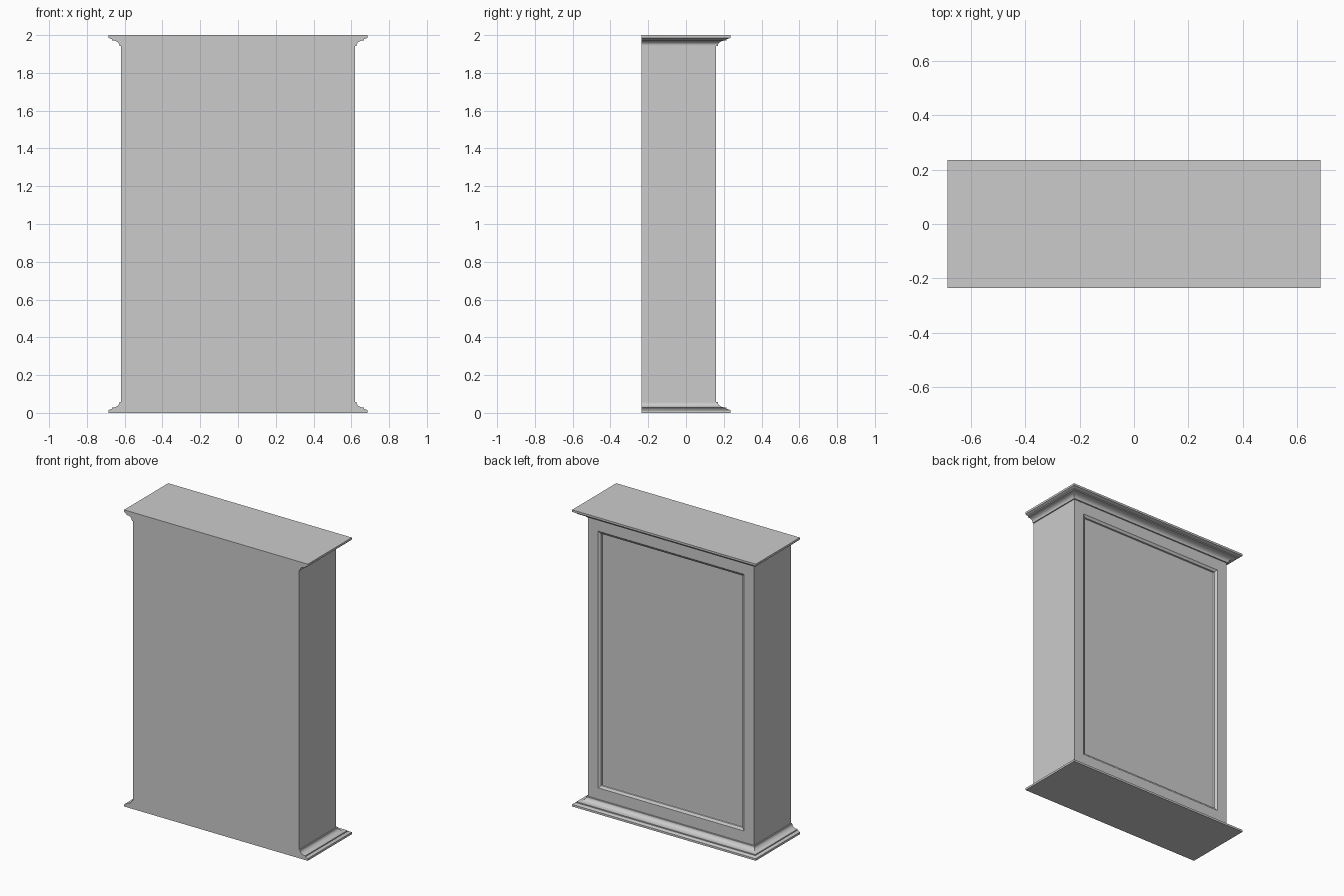
import bpy
import bmesh
import math
from mathutils import Vector

if "Cube" in bpy.data.objects:
    bpy.data.objects.remove(bpy.data.objects["Cube"], do_unlink=True)

HALF_W, FLUSH_Y, PANEL_Y = 0.62, -0.235, 0.16   # carcass
OUT_X, OUT_Y = 0.065, 0.075                     # moulding overhang
HEIGHT, MOULD = 2.0, 0.058

grey = bpy.data.materials.new("plain_grey")
grey.use_nodes = True
colour = (0.6, 0.6, 0.6, 1)
grey.diffuse_color = colour
grey.node_tree.nodes["Principled BSDF"].inputs["Base Color"].default_value = colour


def finish(name, bm):
    bmesh.ops.recalc_face_normals(bm, faces=bm.faces)
    mesh = bpy.data.meshes.new(name)
    bm.to_mesh(mesh)
    bm.free()
    mesh.materials.append(grey)
    obj = bpy.data.objects.new(name, mesh)
    bpy.context.collection.objects.link(obj)
    bpy.ops.object.select_all(action="DESELECT")
    obj.select_set(True)
    bpy.context.view_layer.objects.active = obj
    bpy.ops.object.shade_smooth_by_angle(angle=math.radians(25))
    return obj


def ring(bm, out, z):
    # rectangle that grows on three sides and stays flush on the fourth
    x, y = HALF_W + out * OUT_X, PANEL_Y + out * OUT_Y
    corners = [(-x, FLUSH_Y), (x, FLUSH_Y), (x, y), (-x, y)]
    return [bm.verts.new((cx, cy, z)) for cx, cy in corners]


def moulding(name, place):
    # lip, small step, then a hollow cove running into the carcass
    profile = [(1, 0), (1, 0.014), (0.82, 0.02), (0.72, 0.022), (0.72, 0.029)]
    for i in range(9):
        a = math.radians(90) * i / 8
        profile.append((0.66 - 0.54 * math.sin(a), 0.054 - 0.025 * math.cos(a)))
    profile += [(0.12, MOULD), (0, MOULD)]
    bm = bmesh.new()
    rings = [ring(bm, out, place(z)) for out, z in profile]
    for lower, upper in zip(rings, rings[1:]):
        for i in range(4):
            j = (i + 1) % 4
            bm.faces.new((lower[i], lower[j], upper[j], upper[i]))
    bm.faces.new(rings[0])
    bm.faces.new(rings[-1])
    bmesh.ops.remove_doubles(bm, verts=bm.verts, dist=1e-5)
    finish(name, bm)


# Carcass with a framed, sunken panel on its rear face
bm = bmesh.new()
bmesh.ops.create_cube(bm, size=1)
for v in bm.verts:
    v.co = Vector((v.co.x * 2 * HALF_W,
                   PANEL_Y if v.co.y > 0 else FLUSH_Y,
                   HEIGHT - MOULD if v.co.z > 0 else MOULD))
panel = max(bm.faces, key=lambda f: f.calc_center_median().y)
for width, depth in [(0.077, 0), (0.005, -0.004), (0.011, -0.005),
                     (0.002, -0.009), (0.004, -0.002)]:
    bmesh.ops.inset_region(bm, faces=[panel], thickness=width, depth=depth,
                           use_even_offset=True)
finish("cabinet_body", bm)

# Plinth and cornice
moulding("base_moulding", lambda z: z)
moulding("top_moulding", lambda z: HEIGHT - z)
